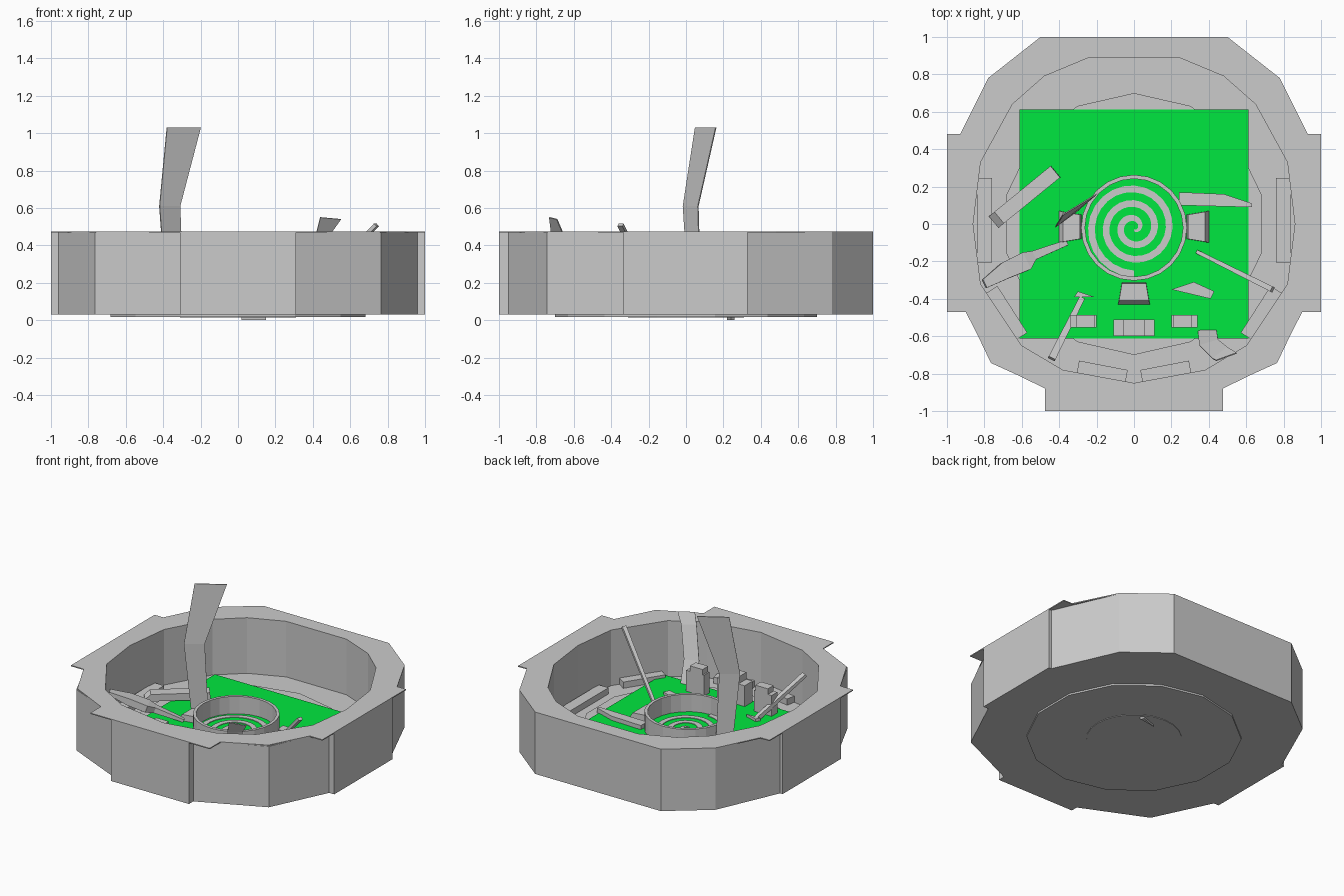
import bpy, bmesh
from math import sin, cos, pi
from mathutils import Vector

cube = bpy.data.objects.get("Cube")
if cube:
    bpy.data.objects.remove(cube, do_unlink=True)


def material(name, color):
    m = bpy.data.materials.new(name)
    m.use_nodes = True
    m.diffuse_color = color
    m.node_tree.nodes["Principled BSDF"].inputs["Base Color"].default_value = color
    return m


GREY = material("stone grey", (0.6, 0.6, 0.6, 1))
GREEN = material("bright green", (0.0, 0.8, 0.05, 1))
FLOOR = 0.1  # height of the green floor
RING_Y = -0.02  # the ring sits slightly forward


def finish(name, bm, mat=GREY):
    bmesh.ops.recalc_face_normals(bm, faces=bm.faces)
    me = bpy.data.meshes.new(name)
    bm.to_mesh(me)
    bm.free()
    me.materials.append(mat)
    ob = bpy.data.objects.new(name, me)
    bpy.context.collection.objects.link(ob)
    return ob


def prism(name, loops, z0, z1, mat=GREY):
    """Extrude an outline, with optional holes, from z0 to z1."""
    bm = bmesh.new()
    edges = []
    for loop in loops:
        vs = [bm.verts.new((x, y, z0)) for x, y in loop]
        edges += [bm.edges.new((a, b)) for a, b in zip(vs, vs[1:] + vs[:1])]
    bmesh.ops.triangle_fill(bm, use_beauty=True, edges=edges)
    res = bmesh.ops.extrude_face_region(bm, geom=bm.faces[:])
    top = [g for g in res["geom"] if isinstance(g, bmesh.types.BMVert)]
    bmesh.ops.translate(bm, verts=top, vec=(0, 0, z1 - z0))
    return finish(name, bm, mat)


def circle(r, n, turn=0.0, y=0.0):
    return [(r * cos(2 * pi * i / n + turn), y + r * sin(2 * pi * i / n + turn)) for i in range(n)]


def rect(x, y, w, d):
    return [(x - w / 2, y - d / 2), (x + w / 2, y - d / 2), (x + w / 2, y + d / 2), (x - w / 2, y + d / 2)]


def mirrored(half):
    """Complete a right-hand outline with its left-hand mirror image."""
    return half + [(-x, y) for x, y in reversed(half) if x]


def beam(name, stations):
    """Loft rectangular sections: (centre, width, height)."""
    bm = bmesh.new()
    along = Vector(stations[-1][0]) - Vector(stations[0][0])
    side = along.cross(Vector((0, 0, 1))).normalized()
    up = side.cross(along).normalized()
    rings = []
    for c, w, h in stations:
        c = Vector(c)
        rings.append([bm.verts.new(c + side * w / 2 * a + up * h / 2 * b)
                      for a, b in ((-1, -1), (1, -1), (1, 1), (-1, 1))])
    for r, s in zip(rings, rings[1:]):
        for i in range(4):
            bm.faces.new((r[i], r[(i + 1) % 4], s[(i + 1) % 4], s[i]))
    bm.faces.new(rings[0])
    bm.faces.new(rings[-1])
    return finish(name, bm)


def ribbon(name, pairs, thick=0.006):
    """Thin bent plank through pairs of edge points."""
    bm = bmesh.new()
    rows = [[bm.verts.new(p) for p in pair] for pair in pairs]
    for (a, b), (c, d) in zip(rows, rows[1:]):
        bm.faces.new((a, b, d, c))
    ob = finish(name, bm)
    mod = ob.modifiers.new("thickness", "SOLIDIFY")
    mod.thickness = thick
    mod.offset = 0


# Outer wall, with stepped panels, and its overhanging cap
hole = mirrored([(0, -0.85), (0.38, -0.78), (0.6, -0.65), (0.82, -0.32), (0.86, 0),
                 (0.82, 0.33), (0.65, 0.64), (0.48, 0.79), (0.24, 0.89)])
wall = mirrored([(0.31, -1), (0.31, -0.95), (0.765, -0.743), (0.96, -0.335), (1, -0.335),
                 (1, 0.33), (0.98, 0.33), (0.78, 0.78), (0.5, 1)])
cap = mirrored([(0.475, -1), (0.475, -0.88), (0.76, -0.74), (0.9, -0.47), (1, -0.47),
                (1, 0.48), (0.93, 0.48), (0.78, 0.78), (0.5, 1)])
prism("outer_wall", [wall, hole], 0.03, 0.468)
prism("wall_cap", [cap, hole], 0.468, 0.475)

# Floor layers
prism("floor", [[(x * 1.02, y * 1.02) for x, y in hole]], 0.03, FLOOR - 0.025)
prism("floor_disc", [circle(0.7, 14, pi / 14)], 0.018, FLOOR - 0.006)
prism("underside_disc", [circle(0.31, 24)], 0.014, 0.02)
prism("green_floor", [rect(0, 0, 1.225, 1.225)], FLOOR - 0.03, FLOOR, GREEN)

# Central ring with its spiral inlay
prism("central_ring", [circle(0.283, 24, 0, RING_Y), circle(0.262, 24, 0, RING_Y)], FLOOR - 0.01, 0.225)
inner, outer = [], []
for i in range(73):
    t = i / 72
    a = t * 6 * pi + 1.5 * pi
    w = 0.006 + 0.012 * min(1, t * 5)
    for side, sign in ((inner, -1), (outer, 1)):
        r = 0.012 + 0.235 * t + sign * w
        side.append((r * cos(a), RING_Y + r * sin(a), FLOOR + 0.004))
ribbon("spiral_inlay", list(zip(inner, outer)), 0.004)

# Low ledges along the foot of the inner wall
for s, label in ((-1, "right"), (1, "left")):
    prism(label + "_ledge", [rect(s * 0.8, 0.02, 0.08, 0.45)], 0.06, 0.12)
    beam(label + "_front_ledge", [((s * 0.04, -0.815, 0.09), 0.07, 0.06), ((s * 0.3, -0.765, 0.09), 0.07, 0.06)])
    beam(label + "_corner_ledge", [((s * 0.6, -0.6, 0.09), 0.07, 0.06), ((s * 0.76, -0.35, 0.09), 0.07, 0.06)])

# Low seats around the ring, with a sloping outer end
for x, y, cy, label in ((1, 0, -0.015, "left"), (-1, 0, -0.015, "right"), (0, -1, -0.03, "front")):
    beam(label + "_seat", [((x * 0.285, y * 0.285 + cy, 0.12), 0.13, 0.05),
                           ((x * 0.375, y * 0.375 + cy, 0.12), 0.16, 0.05),
                           ((x * 0.4, y * 0.4 + cy, 0.1), 0.17, 0.01)])

# Console and two side cabinets
prism("console", [rect(0, -0.555, 0.22, 0.09)], 0.07, 0.25)
prism("console_top", [rect(0, -0.555, 0.12, 0.09)], 0.25, 0.3)
for s, label in ((-1, "right"), (1, "left")):
    prism(label + "_cabinet", [rect(s * 0.27, -0.52, 0.14, 0.065)], 0.07, 0.25)
    prism(label + "_cabinet_top", [rect(s * 0.26, -0.52, 0.1, 0.065)], 0.25, 0.29)

# Tall bent plank
ribbon("tall_plank", [((-0.38, 0.02, 0.07), (-0.29, 0.08, 0.07)), ((-0.42, -0.015, 0.61), (-0.31, 0.065, 0.61)),
                      ((-0.38, 0.05, 1.03), (-0.2, 0.16, 1.03))])
# Curved plank resting on the front wall
ribbon("curved_plank", [((0.34, -0.56, 0.07), (0.44, -0.56, 0.07)), ((0.35, -0.65, 0.25), (0.45, -0.62, 0.25)),
                        ((0.42, -0.72, 0.47), (0.5, -0.66, 0.47)), ((0.44, -0.73, 0.55), (0.55, -0.69, 0.54))])
# Fallen beams and sticks
beam("fallen_beam", [((-0.75, 0.01, 0.12), 0.08, 0.02), ((-0.72, 0.035, 0.14), 0.08, 0.05),
                     ((-0.42, 0.28, 0.14), 0.08, 0.05)])
beam("left_stick", [((0.34, -0.15, 0.1), 0.02, 0.02), ((0.74, -0.35, 0.51), 0.03, 0.02)])
beam("front_stick", [((-0.28, -0.4, 0.1), 0.03, 0.03), ((-0.44, -0.72, 0.34), 0.04, 0.02)])
beam("splintered_log", [((-0.8, -0.32, 0.28), 0.05, 0.02), ((-0.69, -0.25, 0.23), 0.09, 0.05),
                        ((-0.58, -0.2, 0.19), 0.1, 0.05), ((-0.54, -0.17, 0.17), 0.05, 0.04),
                        ((-0.36, -0.1, 0.11), 0.03, 0.02)])

# Flat debris on the floor and underneath
for name, outline, z0, z1 in (
        ("wide_splinter", [(0.24, 0.1), (0.63, 0.09), (0.63, 0.11), (0.48, 0.16), (0.24, 0.17)], 0.09, 0.13),
        ("small_splinter", [(0.2, -0.35), (0.41, -0.4), (0.43, -0.36), (0.32, -0.31)], 0.09, 0.12),
        ("thin_flake", [(-0.32, -0.39), (-0.21, -0.39), (-0.3, -0.36)], 0.09, 0.12),
        ("lower_flake", [(0.02, 0.22), (0.15, 0.24), (0.13, 0.26)], 0, 0.02)):
    prism(name, [outline], z0, z1)
